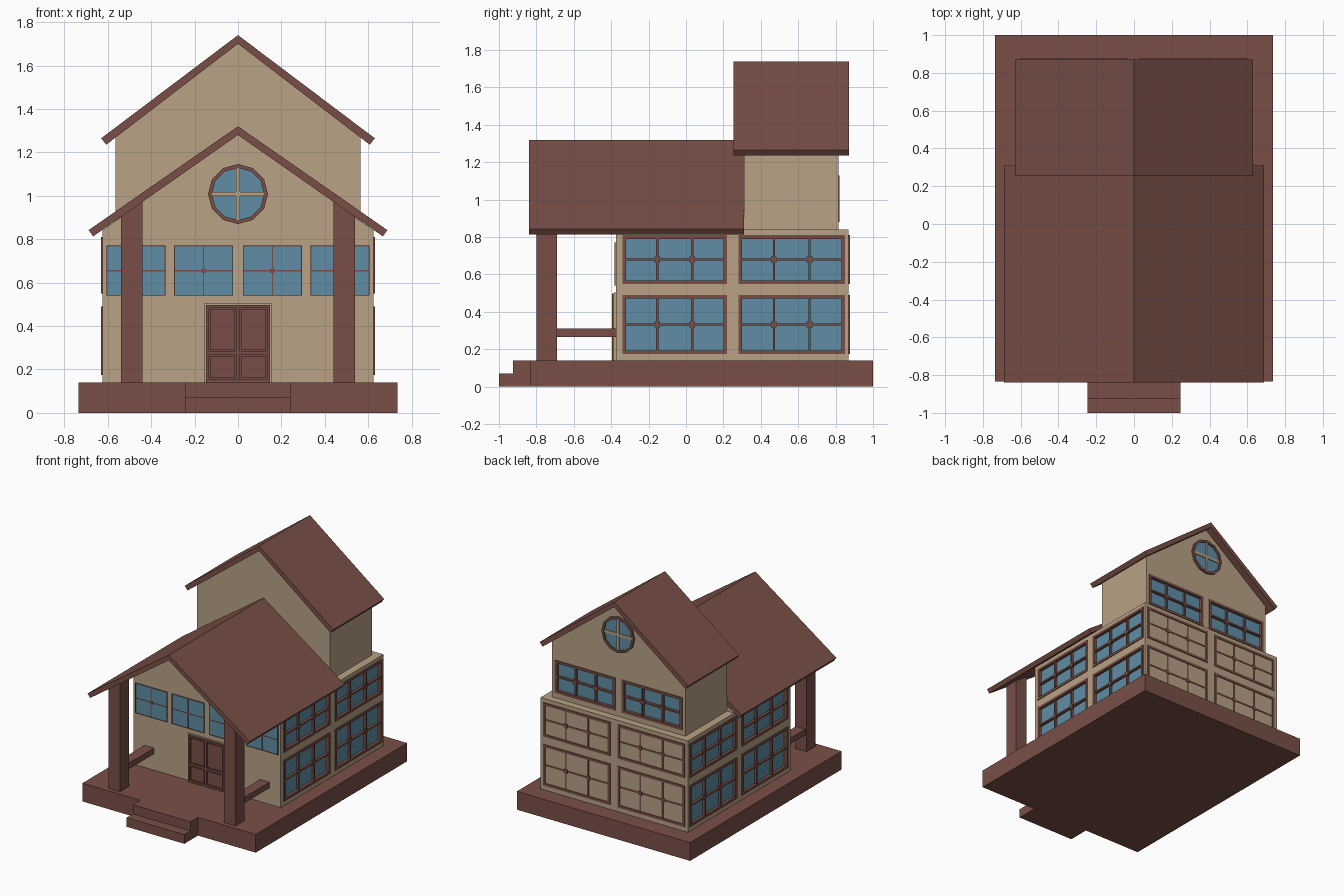
import bpy, bmesh
from math import pi, radians, sin, cos
from mathutils import Matrix, Vector

cube = bpy.data.objects.get("Cube")
if cube:
    bpy.data.objects.remove(cube, do_unlink=True)


def material(name, rgb):
    m = bpy.data.materials.new(name)
    m.use_nodes = True
    m.diffuse_color = (*rgb, 1)
    m.node_tree.nodes["Principled BSDF"].inputs["Base Color"].default_value = (*rgb, 1)
    return m


BROWN = material("brown wood", (0.19, 0.078, 0.062))
TAN = material("tan plaster", (0.48, 0.36, 0.235))
GLASS = material("blue glass", (0.115, 0.27, 0.38))


def finish(name, bm, mat, matrix=None):
    if matrix:
        bm.transform(matrix)
    bmesh.ops.recalc_face_normals(bm, faces=bm.faces)
    me = bpy.data.meshes.new(name)
    bm.to_mesh(me)
    bm.free()
    me.materials.append(mat)
    ob = bpy.data.objects.new(name, me)
    bpy.context.scene.collection.objects.link(ob)
    return ob


def boxes(name, spans, mat, matrix=None):
    """Each span is (x0, x1, y0, y1, z0, z1)."""
    bm = bmesh.new()
    for x0, x1, y0, y1, z0, z1 in spans:
        m = Matrix.Translation(((x0 + x1) / 2, (y0 + y1) / 2, (z0 + z1) / 2))
        bmesh.ops.create_cube(bm, size=1, matrix=m @ Matrix.Diagonal((x1 - x0, y1 - y0, z1 - z0, 1)))
    return finish(name, bm, mat, matrix)


def prism(name, profile, y0, y1, mat):
    """Extrude an (x, z) outline along y."""
    bm = bmesh.new()
    face = bm.faces.new([bm.verts.new((x, y0, z)) for x, z in profile])
    ext = bmesh.ops.extrude_face_region(bm, geom=[face])["geom"]
    bmesh.ops.translate(bm, vec=(0, y1 - y0, 0), verts=[v for v in ext if isinstance(v, bmesh.types.BMVert)])
    return finish(name, bm, mat)


def side(angle, dist):
    """Wall frame: local x runs along the wall, local -y points outward."""
    return Matrix.Rotation(radians(angle), 4, "Z") @ Matrix.Translation((0, -dist, 0))


def ring(x0, x1, z0, z1, w, y0, y1):
    return [(x0, x1, y0, y1, z0, z0 + w), (x0, x1, y0, y1, z1 - w, z1),
            (x0, x0 + w, y0, y1, z0 + w, z1 - w), (x1 - w, x1, y0, y1, z0 + w, z1 - w)]


def cut(wall, cutter):
    mod = wall.modifiers.new("openings", "BOOLEAN")
    mod.operation, mod.solver, mod.object = "DIFFERENCE", "EXACT", cutter
    bpy.context.view_layer.update()
    deps = bpy.context.evaluated_depsgraph_get()
    me = bpy.data.meshes.new_from_object(wall.evaluated_get(deps))
    wall.modifiers.clear()
    wall.data = me
    bpy.data.objects.remove(cutter, do_unlink=True)


def deep_windows(name, wall, place, spans):
    """Recessed three by two windows with a raised frame."""
    cut(wall, boxes("cutter", [(a, b, -0.05, 0.03, c, d) for a, b, c, d in spans], TAN, place))
    frame, bars, glass = [], [], []
    for x0, x1, z0, z1 in spans:
        frame += ring(x0, x1, z0, z1, 0.019, -0.006, 0.03)
        zm = (z0 + z1) / 2
        bars.append((x0 + 0.015, x1 - 0.015, -0.003, 0.02, zm - 0.006, zm + 0.006))
        for t in (1 / 3, 2 / 3):
            x = x0 + (x1 - x0) * t
            bars.append((x - 0.006, x + 0.006, -0.002, 0.02, z0 + 0.015, z1 - 0.015))
            bars.append((x - 0.015, x + 0.015, -0.004, 0.02, zm - 0.015, zm + 0.015))
        glass.append((x0 + 0.01, x1 - 0.01, 0.017, 0.028, z0 + 0.01, z1 - 0.01))
    boxes(name + "_frames", frame, BROWN, place)
    boxes(name + "_bars", bars, BROWN, place)
    boxes(name + "_glass", glass, GLASS, place)


def round_window(name, place, z, r):
    pts = [Vector((sin(i * pi / 6), 0, cos(i * pi / 6))) for i in range(12)]
    up = Vector((0, 0, z))
    # Rim: a loop of quads given thickness
    bm = bmesh.new()
    loops = [[bm.verts.new(p * k + up + Vector((0, y, 0))) for p in pts]
             for k, y in ((r, 0.01), (r, -0.015), (r * 0.87, -0.015), (r * 0.87, 0.01))]
    for a, b in zip(loops, loops[1:] + loops[:1]):
        for i in range(12):
            j = (i + 1) % 12
            bm.faces.new((a[i], a[j], b[j], b[i]))
    finish(name + "_rim", bm, BROWN, place)
    bm = bmesh.new()
    bm.faces.new([bm.verts.new(p * r * 0.9 + up + Vector((0, -0.003, 0))) for p in reversed(pts)])
    pane = finish(name + "_glass", bm, GLASS, place)
    k = r * 0.87
    boxes(name + "_cross", [(-k, k, -0.01, 0, z - 0.01, z + 0.01),
                            (-0.01, 0.01, -0.011, 0, z - k, z + k)], TAN, place)


# Plinth and front steps
boxes("plinth", [(-0.735, 0.735, -0.835, 1, 0, 0.14)], BROWN)
boxes("upper_step", [(-0.245, 0.245, -0.925, -0.835, 0, 0.14)], BROWN)
boxes("lower_step", [(-0.245, 0.245, -1, -0.925, 0, 0.07)], BROWN)

# Walls
house = boxes("main_walls", [(-0.625, 0.625, -0.375, 0.87, 0.14, 0.84)], TAN)
prism("front_gable", [(-0.625, 0.84), (0.625, 0.84), (0, 1.285)], -0.375, 0.31, TAN)
tower = prism("upper_walls", [(-0.565, 0.84), (0.565, 0.84), (0.565, 1.268), (0, 1.703), (-0.565, 1.268)],
              0.31, 0.815, TAN)


# Roofs
def roof(name, peak, eave, thick, y0, y1):
    (ox, oz), (ix, iz) = eave
    prism(name, [(-ox, oz), (0, peak), (ox, oz), (ix, iz), (0, peak - thick), (-ix, iz)], y0, y1, BROWN)


roof("front_roof", 1.32, ((0.688, 0.842), (0.667, 0.813)), 0.04, -0.84, 0.31)
roof("upper_roof", 1.74, ((0.63, 1.265), (0.607, 1.235)), 0.04, 0.255, 0.872)

# Porch posts and rails
for s, label in ((1, "left"), (-1, "right")):
    prism(label + "_post", [(s * 0.44, 0.14), (s * 0.54, 0.14), (s * 0.54, 0.91), (s * 0.44, 0.98)],
          -0.8, -0.69, BROWN)
    x0, x1 = sorted((s * 0.45, s * 0.53))
    boxes(label + "_rail", [(x0, x1, -0.69, -0.375, 0.265, 0.31)], BROWN)

# Side and back windows
rows = ((0.175, 0.49), (0.55, 0.81))
for s, label in ((1, "left"), (-1, "right")):
    cols = [tuple(sorted((s * a, s * b))) for a, b in ((-0.34, 0.22), (0.28, 0.85))]
    deep_windows(label + "_windows", house, side(s * 90, 0.625), [c + r for c in cols for r in rows])
cols = [(-0.6, -0.032), (0.032, 0.6)]
deep_windows("back_windows", house, side(180, 0.87), [c + r for c in cols for r in rows])
deep_windows("upper_back_windows", tower, side(180, 0.815),
             [(-0.54, -0.028, 0.88, 1.13), (0.028, 0.54, 0.88, 1.13)])

# Front windows
front = side(0, 0.375)
panes, bars = [], []
for x0, x1 in ((-0.605, -0.335), (-0.295, -0.022), (0.022, 0.295), (0.335, 0.605)):
    xm = (x0 + x1) / 2
    panes.append((x0, x1, -0.005, 0, 0.54, 0.77))
    bars += ring(x0, x1, 0.54, 0.77, 0.004, -0.008, 0)
    bars += [(x0, x1, -0.007, 0, 0.652, 0.658), (xm - 0.003, xm + 0.003, -0.007, 0, 0.54, 0.77),
             (xm - 0.01, xm + 0.01, -0.008, 0, 0.645, 0.665)]
boxes("front_glass", panes, GLASS, front)
boxes("front_bars", bars, BROWN, front)

# Double door
boxes("door_trim", ring(-0.155, 0.155, 0.135, 0.505, 0.01, -0.009, 0), TAN, front)
stiles = ring(-0.147, 0.147, 0.14, 0.498, 0.013, -0.02, 0)
stiles += [(-0.008, 0.008, -0.02, 0, 0.15, 0.49), (-0.14, 0.14, -0.019, 0, 0.268, 0.284)]
boxes("door_stiles", stiles, BROWN, front)
panels = [(-0.14, 0.14, -0.005, 0, 0.15, 0.49)]
for x0, x1 in ((-0.128, -0.014), (0.014, 0.128)):
    for z0, z1 in ((0.16, 0.261), (0.291, 0.478)):
        panels.append((x0, x1, -0.014, 0, z0, z1))
boxes("door_panels", panels, BROWN, front)

# Round gable windows
round_window("front_round_window", front, 1.008, 0.138)
round_window("back_round_window", side(180, 0.815), 1.47, 0.138)
